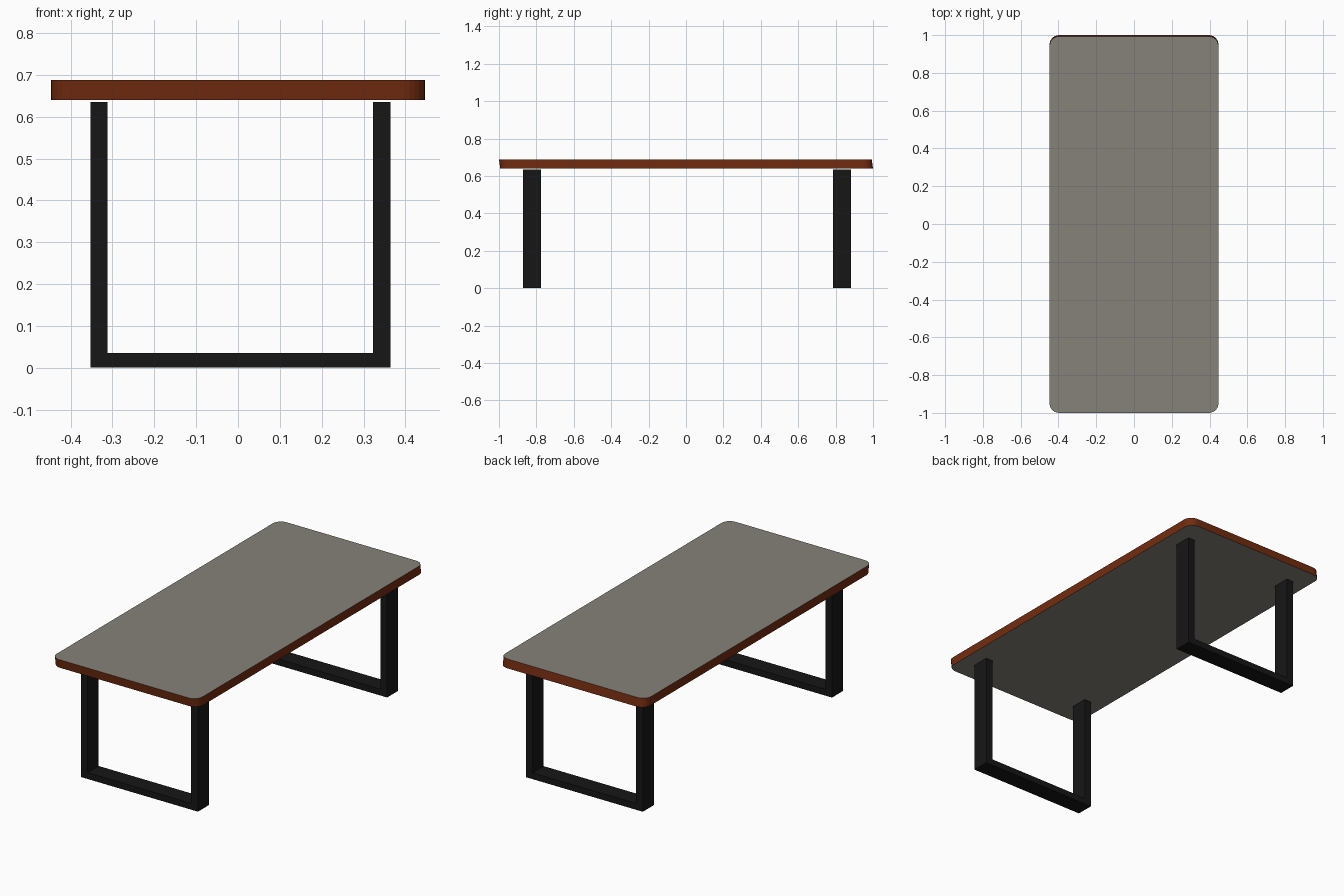
import bpy, bmesh, math

if "Cube" in bpy.data.objects:
    bpy.data.objects.remove(bpy.data.objects["Cube"])


def material(name, rgb):
    m = bpy.data.materials.new(name)
    m.diffuse_color = (*rgb, 1)
    m.use_nodes = True
    m.node_tree.nodes["Principled BSDF"].inputs["Base Color"].default_value = m.diffuse_color
    return m


surface = material("grey_surface", (0.24, 0.225, 0.195))
wood = material("brown_edge", (0.17, 0.025, 0.005))
metal = material("black_metal", (0.008, 0.008, 0.008))


def prism(name, outline, offset, mats):
    """Extrude a closed outline of 3D points; caps use slot 0, sides the last slot."""
    bm = bmesh.new()
    cap = bm.faces.new([bm.verts.new(p) for p in outline])
    ext = bmesh.ops.extrude_face_region(bm, geom=[cap], use_keep_orig=True)
    moved = [g for g in ext["geom"] if isinstance(g, bmesh.types.BMVert)]
    bmesh.ops.translate(bm, verts=moved, vec=offset)
    bmesh.ops.recalc_face_normals(bm, faces=bm.faces)
    for f in bm.faces:
        f.material_index = len(mats) - 1 if len(f.verts) == 4 else 0
    me = bpy.data.meshes.new(name)
    bm.to_mesh(me)
    bm.free()
    for m in mats:
        me.materials.append(m)
    ob = bpy.data.objects.new(name, me)
    bpy.context.collection.objects.link(ob)
    return ob


# Tabletop: rounded rectangle, leaning slightly towards the front
HX, Y0, Y1, R, SEG = 0.447, -0.993, 1.0, 0.05, 6
outline = []
for i, (cx, cy) in enumerate([(HX - R, Y1 - R), (R - HX, Y1 - R),
                              (R - HX, Y0 + R), (HX - R, Y0 + R)]):
    for k in range(SEG + 1):
        a = math.radians(90 * (i + k / SEG))
        outline.append((cx + R * math.cos(a), cy + R * math.sin(a), 0.64))
prism("tabletop", outline, (0, -0.007, 0.048), [surface, wood])

# U-shaped leg frames
U = [(-0.353, 0), (0.365, 0), (0.365, 0.635), (0.323, 0.635),
     (0.323, 0.035), (-0.312, 0.035), (-0.312, 0.635), (-0.353, 0.635)]
for name, y in (("front_leg_frame", -0.872), ("back_leg_frame", 0.785)):
    prism(name, [(x, y, z) for x, z in U], (0, 0.097, 0), [metal])
